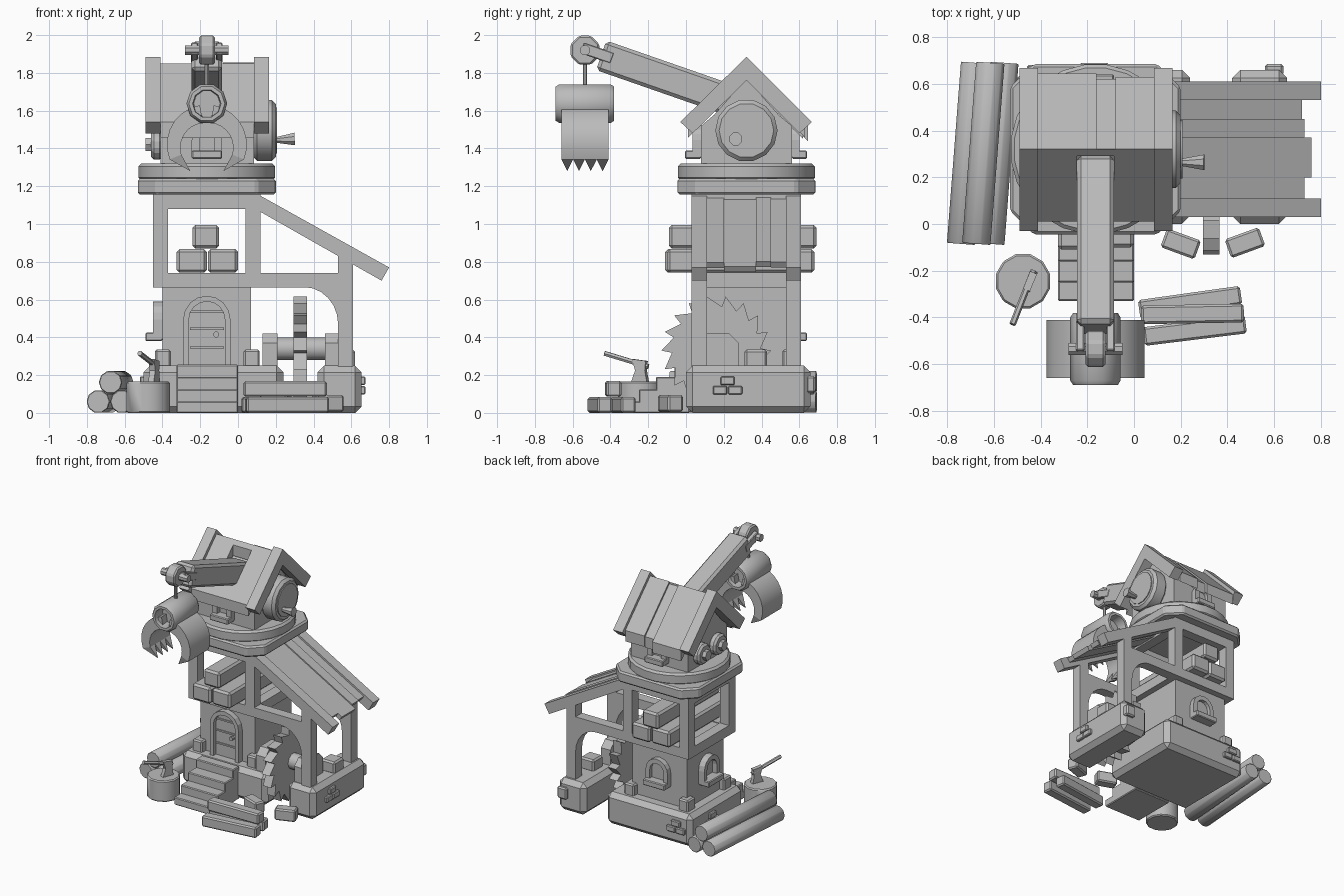
import bpy, bmesh
from math import sin, cos, pi, radians
from mathutils import Vector, Matrix

if "Cube" in bpy.data.objects:
    bpy.data.objects.remove(bpy.data.objects["Cube"])

grey = bpy.data.materials.new("plain_grey")
grey.use_nodes = True
grey.diffuse_color = (0.5, 0.5, 0.5, 1)
grey.node_tree.nodes["Principled BSDF"].inputs["Base Color"].default_value = grey.diffuse_color

CX, CY = -0.165, 0.32  # tower centre


def finish(name, bm, bevel=0, smooth=False):
    bmesh.ops.recalc_face_normals(bm, faces=bm.faces)
    mesh = bpy.data.meshes.new(name)
    bm.to_mesh(mesh)
    bm.free()
    mesh.materials.append(grey)
    if smooth:
        mesh.shade_smooth()
        mesh.set_sharp_from_angle(angle=radians(42))
    ob = bpy.data.objects.new(name, mesh)
    bpy.context.collection.objects.link(ob)
    if bevel:
        mod = ob.modifiers.new("bevel", "BEVEL")
        mod.width, mod.segments, mod.limit_method = bevel, 1, "ANGLE"
    return ob


def prism(name, pts, axis, a, b, bevel=0, smooth=False):
    put = {"x": lambda u, v, w: (w, u, v), "y": lambda u, v, w: (u, w, v),
           "z": lambda u, v, w: (u, v, w)}[axis]
    bm = bmesh.new()
    face = bm.faces.new([bm.verts.new(put(u, v, a)) for u, v in pts])
    ext = bmesh.ops.extrude_face_region(bm, geom=[face])["geom"]
    move = Vector(put(0, 0, b - a))
    bmesh.ops.translate(bm, vec=move, verts=[g for g in ext if isinstance(g, bmesh.types.BMVert)])
    return finish(name, bm, bevel, smooth)


def box(name, x, y, z, bevel=0):
    return prism(name, [(x[0], y[0]), (x[1], y[0]), (x[1], y[1]), (x[0], y[1])], "z", z[0], z[1], bevel)


def block(name, centre, size, angle=0, bevel=0.01, axis="Z"):
    h = [s / 2 for s in size]
    ob = box(name, (-h[0], h[0]), (-h[1], h[1]), (-h[2], h[2]), bevel)
    ob.matrix_world = Matrix.Translation(centre) @ Matrix.Rotation(radians(angle), 4, axis)
    return ob


def rod(name, p, q, r, r2=None, sides=12, bevel=0, smooth=True):
    p, q = Vector(p), Vector(q)
    bm = bmesh.new()
    turn = (q - p).to_track_quat("Z", "Y").to_matrix().to_4x4()
    spin = Matrix.Rotation(pi / sides, 4, "Z")
    bmesh.ops.create_cone(bm, cap_ends=True, segments=sides, radius1=r, radius2=r if r2 is None else r2,
                          depth=(q - p).length, matrix=Matrix.Translation((p + q) / 2) @ turn @ spin)
    return finish(name, bm, bevel, smooth)


def arch(w, h, n=8):
    r = w / 2
    return [(r, 0)] + [(r * cos(pi * i / n), h - r + r * sin(pi * i / n)) for i in range(n + 1)] + [(-r, 0)]


def arched(name, w, h, rim, depth, where, turn, sill=True):
    # arched frame, recessed pane and sill
    ring = arch(w, h) + arch(w - 2 * rim, h - rim)[::-1]
    parts = [prism(name + "_frame", ring, "y", -depth, 0.01),
             prism(name + "_pane", arch(w - 2 * rim, h - rim), "y", -0.012, 0.01)]
    if sill:
        parts.append(box(name + "_sill", (-w / 2, w / 2), (-depth - 0.04, 0), (-0.01, 0.035), 0.006))
    for p in parts:
        p.matrix_world = Matrix.Translation(where) @ Matrix.Rotation(radians(turn), 4, "Z")


# Foundations and trim stones
box("main_base", (-0.5, 0.24), (0, 0.66), (0, 0.25), 0.035)
box("side_base", (0.42, 0.655), (0, 0.66), (0, 0.25), 0.035)
for x in (-0.4, 0.07):
    for y in (0.11, 0.56):
        box("corner_stone", (x - 0.04, x + 0.045), (y - 0.05, y + 0.045), (0.24, 0.335), 0.01)
for dy, z in ((-0.04, 0.12), (0.04, 0.12), (0, 0.17)):
    for name, x, y in (("side_brick", 0.655, 0.22), ("left_brick", -0.5, 0.4)):
        block(name, (x, y + dy, z), (0.04, 0.076, 0.045), 0, 0.006)
    block("back_brick", (-0.38 + dy, 0.66, z), (0.076, 0.04, 0.045), 0, 0.006)
block("side_back_brick", (0.6, 0.66, 0.15), (0.08, 0.05, 0.09))
box("side_stone", (0.5, 0.62), (0.31, 0.43), (0.24, 0.335), 0.012)

# Steps
for i, front in enumerate((-0.33, -0.25, -0.16, -0.06)):
    box("step", (-0.325, 0.0), (front, 0.02), (0, 0.06 + 0.065 * i), 0.006)

# Tower room, door and windows
box("tower_wall", (-0.4, 0.07), (0.11, 0.56), (0.2, 0.68))
arched("door", 0.25, 0.385, 0.03, 0.045, (CX, 0.11, 0.235), 0, False)
for z in (0.34, 0.44, 0.53):
    box("door_band", (CX - 0.09, CX + 0.09), (0.09, 0.11), (z, z + 0.012))
rod("door_knob", (-0.115, 0.075, 0.415), (-0.115, 0.11, 0.415), 0.016, sides=8)
arched("left_window", 0.19, 0.2, 0.035, 0.05, (-0.4, CY, 0.39), -90)
arched("back_window", 0.19, 0.2, 0.035, 0.04, (CX, 0.56, 0.39), 180)

# Open timber frame
for x in (-0.45, 0.04):
    for y in (0.03, 0.53):
        box("frame_post", (x, x + 0.08), (y, y + 0.08), (0.67, 1.16))
    for z in (0.665, 1.08):
        box("frame_side_beam", (x, x + 0.08), (0.11, 0.53), (z, z + 0.078))
for y in (0.03, 0.53):
    box("frame_top_beam", (-0.37, 0.04), (y, y + 0.08), (1.08, 1.16))
    box("frame_long_beam", (-0.45, 0.61), (y, y + 0.08), (0.665, 0.74))
    # porch post, curved brace and rafter
    box("porch_post", (0.53, 0.61), (y, y + 0.08), (0.24, 0.85))
    curve = [(0.35 + 0.18 * sin(i * pi / 12), 0.47 + 0.196 * cos(i * pi / 12)) for i in range(7)]
    prism("porch_brace", curve + [(0.55, 0.47), (0.55, 0.67)], "y", y, y + 0.08)
    prism("rafter", [(0.1, 1.16), (0.8, 0.77), (0.76, 0.7), (0.1, 1.075)], "y", y, y + 0.08)
box("store_floor", (-0.44, 0.11), (0.04, 0.6), (0.67, 0.735))

# Lean-to planks
for y0, y1, end, drop in ((0.11, 0.2, 0.73, 0.012), (0.2, 0.37, 0.76, 0.018), (0.37, 0.45, 0.73, 0.008),
                          (0.45, 0.53, 0.72, 0.016)):
    line = lambda x, d: (x, 1.16 - 0.557 * (x - 0.1) - drop - d)
    prism("roof_plank", [line(0.1, 0), line(end, 0), line(end - 0.02, 0.04), line(0.1, 0.04)], "y", y0, y1)

# Stored timber
for x0, x1, y0, z0 in ((-0.325, -0.165, -0.11, 0.742), (-0.16, 0.0, -0.1, 0.742), (-0.24, -0.1, -0.09, 0.87)):
    box("stored_timber", (x0, x1), (y0, y0 + 0.78), (z0, z0 + 0.125), 0.015)

# Turntable platform
h, c = 0.365, 0.1
corner = [(h, h - c), (h - c, h)]
octo = [(CX + sx * p[0], CY + sy * p[1]) for sx, sy, o in ((1, 1, 1), (-1, 1, -1), (-1, -1, 1), (1, -1, -1))
        for p in corner[::o]]
prism("platform_lower", octo, "z", 1.155, 1.24, 0.012)
rod("platform_disc", (CX, CY, 1.23), (CX, CY, 1.32), h, sides=24, bevel=0.015)

# Cabin with gables
prism("cabin", [(0.08, 1.3), (0.56, 1.3), (0.56, 1.52), (CY, 1.72), (0.08, 1.52)], "x", -0.41, 0.085)
for x in (-0.41, 0.045):
    prism("gable", [(0.08, 1.5), (0.56, 1.5), (CY, 1.77)], "x", x, x + 0.04)
for x in (-0.49, 0.085):
    prism("barge_board", [(CY, 1.885), (0.667, 1.54), (0.6, 1.48), (CY, 1.76), (0.035, 1.48), (-0.03, 1.54)],
          "x", x, x + 0.08)
arched("cabin_front_window", 0.16, 0.17, 0.04, 0.045, (CX, 0.08, 1.355), 0)
arched("cabin_back_window", 0.16, 0.17, 0.04, 0.04, (CX, 0.56, 1.355), 180)


def slab(x0, x1, d0, d1, side, lift=0):
    # d is the horizontal distance from the ridge
    z = 1.85 + lift
    prism("cabin_roof", [(CY + side * d, z - d - t) for d, t in ((d0, 0), (d1, 0), (d1, 0.085), (d0, 0.085))],
          "x", x0, x1)


for x0, x1, end, lift in ((-0.41, -0.16, 0.325, 0), (-0.16, -0.08, 0.3, -0.015), (-0.08, 0.085, 0.31, 0.004)):
    slab(x0, x1, 0, end, 1, lift)
slab(-0.41, -0.245, 0, 0.31, -1)
slab(-0.085, 0.085, 0, 0.31, -1)
slab(-0.245, -0.085, 0, 0.03, -1)
slab(-0.245, -0.085, 0.17, 0.31, -1)

# Winch drum with crank, and side wheels
rod("winch_drum", (0.08, CY, 1.495), (0.2, CY, 1.495), 0.165, sides=14, bevel=0.02)
rod("winch_plate", (0.2, CY, 1.495), (0.207, CY, 1.495), 0.125, sides=14)
rod("crank_handle", (0.2, 0.264, 1.445), (0.3, 0.264, 1.45), 0.016, 0.036, sides=8)
for y in (0.22, 0.42):
    rod("side_wheel", (-0.4, y, 1.42), (-0.46, y, 1.42), 0.085, sides=8, bevel=0.015, smooth=False)
    rod("side_wheel_hub", (-0.46, y, 1.42), (-0.49, y, 1.42), 0.04, sides=6, smooth=False)

# Crane arm, fork, pulley and rope
tilt = -19.2
block("crane_arm", (CX, -0.09, 1.768), (0.16, 0.76, 0.165), tilt, 0.018, "X")
for side in (-1, 1):
    block("pulley_fork", (CX + side * 0.065, -0.47, 1.905), (0.035, 0.17, 0.06), tilt, 0.005, "X")
rod("pulley_pin", (CX - 0.115, -0.535, 1.92), (CX + 0.115, -0.535, 1.92), 0.028, sides=8)
rod("pulley_wheel", (CX - 0.042, -0.535, 1.92), (CX + 0.042, -0.535, 1.92), 0.083, sides=8, bevel=0.01, smooth=False)
rod("rope", (CX, -0.535, 1.72), (CX, -0.535, 1.86), 0.012, sides=8)

# Grab barrel, hollow at both ends, and its jaws
bm = bmesh.new()
rings = []
for y, r in ((-0.6, 0.01), (-0.6, 0.07), (-0.69, 0.075), (-0.69, 0.095), (-0.67, 0.108),
             (-0.4, 0.108), (-0.38, 0.095), (-0.38, 0.075), (-0.46, 0.07), (-0.46, 0.01)):
    rings.append([bm.verts.new((CX + r * cos(i * pi / 5), y, 1.637 + r * sin(i * pi / 5))) for i in range(10)])
for a, b in zip(rings, rings[1:]):
    for i in range(10):
        bm.faces.new((a[i], a[i - 1], b[i - 1], b[i]))
bm.faces.new(rings[0])
bm.faces.new(rings[-1])
finish("grab_barrel", bm, 0, True)


def polar(side, r, deg):
    return (CX - side * r * cos(radians(deg)), 1.42 + r * 1.0 * sin(radians(deg)))


for side in (-1, 1):
    steps = [80 - i * 14.5 for i in range(8)]
    outer = [polar(side, 0.212, a) for a in steps]
    inner = [polar(side, 0.115 + 0.03 * i / 7, a) for i, a in enumerate(steps)]
    prism("grab_jaw", outer + inner[::-1], "y", -0.66, -0.41, 0, True)
    tip = polar(side, 0.165, -58)
    for i in range(4):
        y0 = -0.66 + i * 0.0625
        bm = bmesh.new()
        root = [bm.verts.new((p[0], y, p[1])) for p, y in
                ((outer[-1], y0), (outer[-1], y0 + 0.0625), (inner[-1], y0 + 0.0625), (inner[-1], y0))]
        bm.faces.new(root)
        point = bm.verts.new((tip[0], y0 + 0.031, tip[1]))
        for k in range(4):
            bm.faces.new((root[k - 1], root[k], point))
        finish("jaw_tooth", bm)

# Saw blade on its axle
teeth = []
for i in range(18):
    a = 2 * pi * i / 18
    teeth += [(0.16 + r * cos(a + d), 0.33 + r * sin(a + d)) for r, d in ((0.29, 0), (0.235, 0.05))]
prism("saw_blade", teeth, "x", 0.295, 0.365)
rod("saw_axle", (0.18, 0.16, 0.34), (0.48, 0.16, 0.34), 0.062, sides=10)
for x in (0.13, 0.46):
    prism("axle_bearing", [(0.04, 0.23), (0.28, 0.23), (0.28, 0.37), (0.23, 0.42), (0.09, 0.42), (0.04, 0.37)],
          "x", x, x + 0.08)

# Chopping stump with axe
rod("stump", (-0.475, -0.245, 0), (-0.475, -0.245, 0.165), 0.12, sides=12, bevel=0.008)
rod("axe_handle", (-0.43, -0.2, 0.245), (-0.52, -0.43, 0.315), 0.014, sides=6)
ob = prism("axe_head", [(-0.04, 0.05), (0.04, 0.04), (0.035, -0.01), (0.05, -0.09), (-0.05, -0.09), (-0.02, -0.01)],
           "x", -0.016, 0.016)
ob.matrix_world = Matrix.Translation((-0.445, -0.245, 0.235)) @ Matrix.Rotation(radians(-22), 4, "Z")

# Log pile
for x, z in ((-0.71, 0.06), (-0.585, 0.06), (-0.645, 0.162)):
    rod("log", (x - 0.03, -0.085, z), (x + 0.03, 0.69, z), 0.062, sides=10, bevel=0.004)

# Loose planks and bricks in the yard
for x, y, z, angle in ((0.26, -0.455, 0.042, 7), (0.24, -0.335, 0.042, 8), (0.25, -0.385, 0.127, 1)):
    block("yard_plank", (x, y, z), (0.44, 0.08, 0.083), angle)
block("yard_brick", (0.2, -0.085, 0.05), (0.155, 0.085, 0.09), -20)
block("yard_brick", (0.475, -0.08, 0.05), (0.155, 0.085, 0.09), 20)
